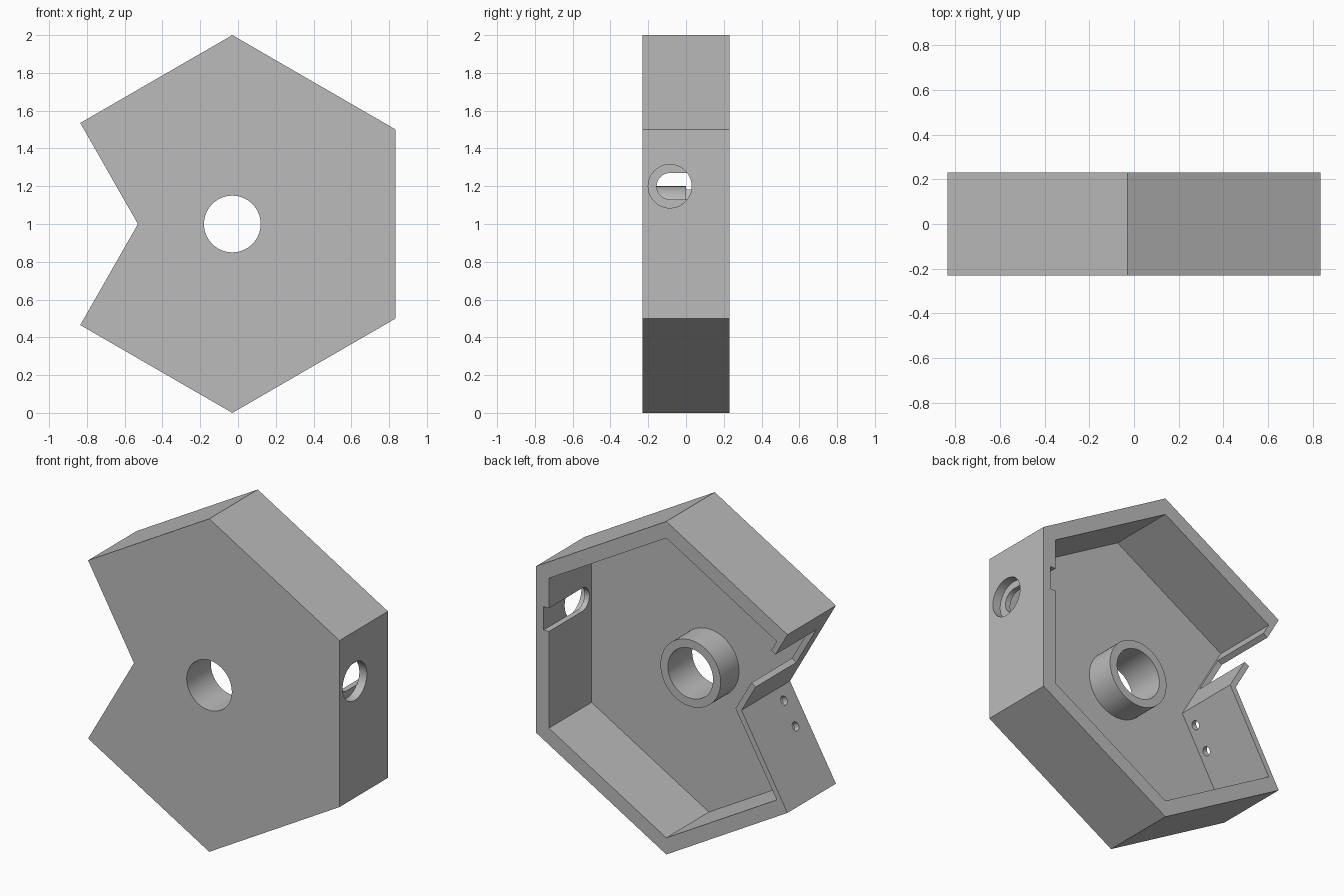
import bpy
import bmesh
import math
from mathutils import Matrix, Vector

cube = bpy.data.objects.get("Cube")
if cube:
    bpy.data.objects.remove(cube, do_unlink=True)

FRONT, BACK, FLOOR = -0.23, 0.23, -0.175
HUB = (-0.03, 1.0)
NOTCH = Vector((-0.53, 0, 1.0))

grey = bpy.data.materials.new("plain grey")
grey.use_nodes = True
grey.diffuse_color = (0.5, 0.5, 0.5, 1)
grey.node_tree.nodes["Principled BSDF"].inputs["Base Color"].default_value = (0.5, 0.5, 0.5, 1)


def add_object(name, bm):
    bmesh.ops.recalc_face_normals(bm, faces=bm.faces)
    mesh = bpy.data.meshes.new(name)
    bm.to_mesh(mesh)
    bm.free()
    mesh.materials.append(grey)
    obj = bpy.data.objects.new(name, mesh)
    bpy.context.collection.objects.link(obj)
    return obj


def prism(name, outline, y0, y1):
    """Extrude an (x, z) outline from y0 to y1."""
    bm = bmesh.new()
    face = bm.faces.new([bm.verts.new((x, y0, z)) for x, z in outline])
    ext = bmesh.ops.extrude_face_region(bm, geom=[face])
    moved = [v for v in ext["geom"] if isinstance(v, bmesh.types.BMVert)]
    bmesh.ops.translate(bm, vec=(0, y1 - y0, 0), verts=moved)
    return add_object(name, bm)


def cylinder(name, center, axis, radius, depth, sides=64):
    bm = bmesh.new()
    turn = Vector(axis).to_track_quat("Z", "Y").to_matrix().to_4x4()
    bmesh.ops.create_cone(bm, cap_ends=True, segments=sides, radius1=radius, radius2=radius,
                          depth=depth, matrix=Matrix.Translation(center) @ turn)
    return add_object(name, bm)


def combine(target, other, operation):
    """Apply a boolean and drop the helper."""
    mod = target.modifiers.new(operation, "BOOLEAN")
    mod.operation, mod.solver, mod.object = operation, "EXACT", other
    bpy.ops.object.select_all(action="DESELECT")
    bpy.context.view_layer.objects.active = target
    target.select_set(True)
    bpy.ops.object.modifier_apply(modifier=mod.name)
    bpy.data.objects.remove(other, do_unlink=True)


def box(name, x0, x1, y0, y1, z0, z1):
    return prism(name, [(x0, z0), (x1, z0), (x1, z1), (x0, z1)], y0, y1)


def mirrored(upper):
    """Complete an upper half outline about the z = 1 axis."""
    return upper + [(x, 2 - z) for x, z in reversed(upper) if z != 1]


# Hexagonal tray with a V notch in one side
shell = prism("hexagonal_housing", mirrored([(-0.53, 1), (-0.835, 1.535), (-0.03, 2), (0.835, 1.5)]),
              FRONT, BACK)
cavity = prism("cavity", mirrored([(-0.49, 1), (-0.764, 1.476), (-0.03, 1.9), (0.75, 1.45)]),
               FLOOR, BACK + 0.1)
combine(shell, cavity, "DIFFERENCE")

# Central hub with its bore
combine(shell, cylinder("hub", (HUB[0], -0.1, HUB[1]), (0, 1, 0), 0.2, 0.2), "UNION")
combine(shell, cylinder("bore", (HUB[0], 0, HUB[1]), (0, 1, 0), 0.15, 1), "DIFFERENCE")

# Round port in the flat side, with a slide-in channel behind it
PORT_Y, PORT_Z = -0.085, 1.2
combine(shell, cylinder("port", (0.883, PORT_Y, PORT_Z), (1, 0, 0), 0.115, 0.2), "DIFFERENCE")
combine(shell, cylinder("channel_end", (0.735, PORT_Y, PORT_Z), (1, 0, 0), 0.07, 0.1), "DIFFERENCE")
combine(shell, box("channel", 0.685, 0.785, PORT_Y, BACK + 0.1, PORT_Z - 0.07, PORT_Z + 0.07),
        "DIFFERENCE")

# Open slot in the upper notch wall
along = Vector((-0.5, 0, math.sqrt(0.75)))
inward = Vector((math.sqrt(0.75), 0, 0.5))
corners = [NOTCH + along * s + inward * t
           for s, t in ((0.19, -0.05), (0.454, -0.05), (0.454, 0.07), (0.19, 0.07))]
combine(shell, prism("slot", [(c.x, c.z) for c in corners], -0.155, BACK + 0.1), "DIFFERENCE")

# Two screw holes in the lower notch wall
down = Vector((-0.5, 0, -math.sqrt(0.75)))
for s in (0.075, 0.23):
    spot = NOTCH + down * s + Vector((0, -0.12, 0))
    hole = cylinder("screw_hole", spot, (math.sqrt(0.75), 0, -0.5), 0.026, 0.14, 32)
    combine(shell, hole, "DIFFERENCE")

bpy.ops.object.select_all(action="DESELECT")
shell.select_set(True)
bpy.context.view_layer.objects.active = shell
bpy.ops.object.shade_smooth_by_angle(angle=math.radians(30))
